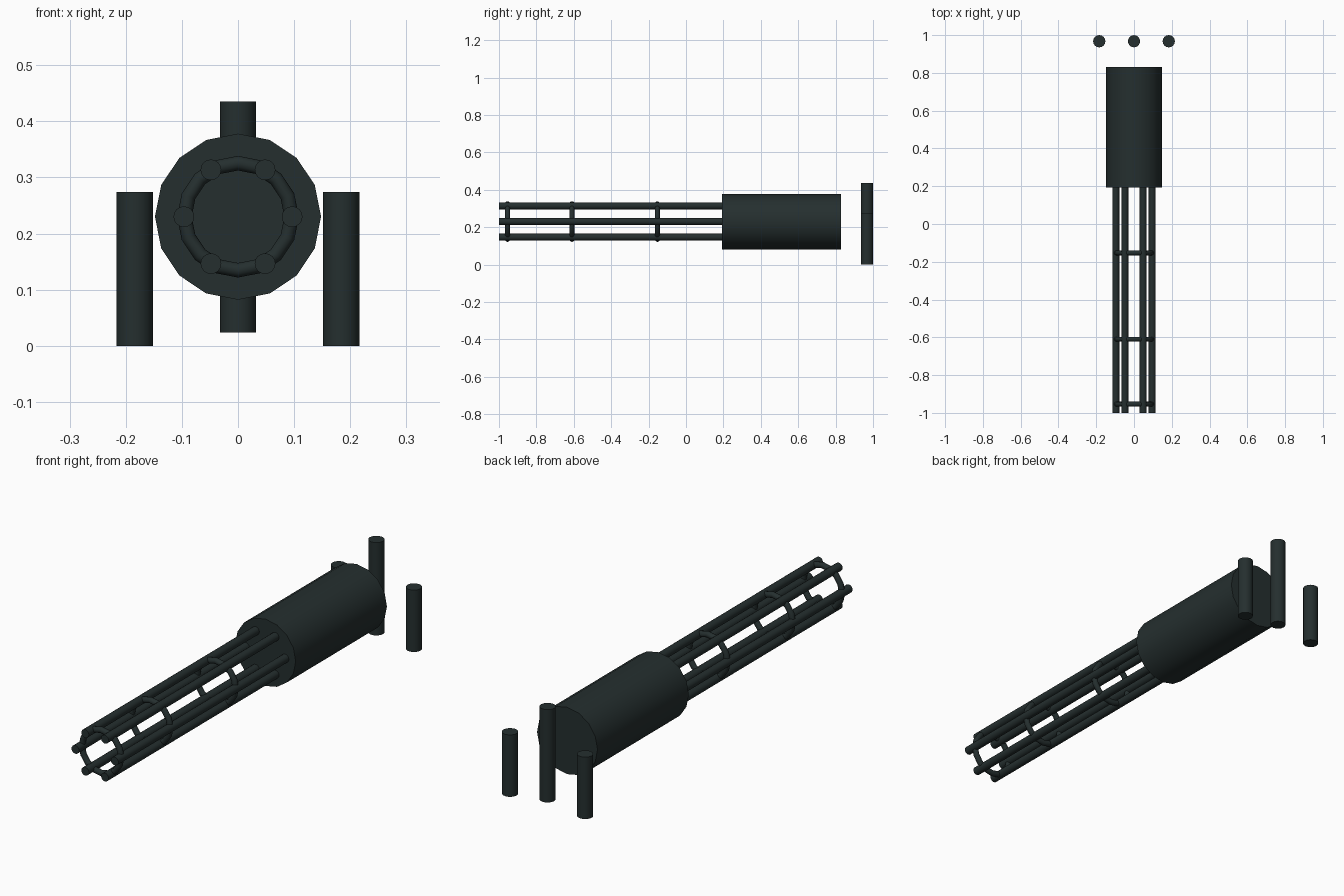
import bpy, math

if "Cube" in bpy.data.objects:
    bpy.data.objects.remove(bpy.data.objects["Cube"])

metal = bpy.data.materials.new("dark_gunmetal")
metal.diffuse_color = (0.018, 0.028, 0.028, 1)
metal.use_nodes = True
metal.node_tree.nodes["Principled BSDF"].inputs["Base Color"].default_value = metal.diffuse_color
AXIS_Z = 0.23  # height of the barrel axis


def finish(name):
    ob = bpy.context.object
    ob.name = name
    ob.data.materials.append(metal)
    bpy.ops.object.shade_smooth_by_angle(angle=math.radians(40))
    return ob


def rod_y(name, x, z, r, y0, y1):
    bpy.ops.mesh.primitive_cylinder_add(vertices=16, radius=r, depth=y1 - y0,
        location=(x, (y0 + y1) / 2, z), rotation=(math.pi / 2, 0, 0))
    return finish(name)


def post(name, x, z0, z1):
    bpy.ops.mesh.primitive_cylinder_add(vertices=16, radius=0.0325, depth=z1 - z0,
        location=(x, 0.9675, (z0 + z1) / 2))
    return finish(name)


# Motor housing
rod_y("housing", 0, AXIS_Z, 0.148, 0.192, 0.83)

# Six rotating barrels
for i in range(6):
    a = i * math.pi / 3
    rod_y(f"barrel_{i + 1}", 0.0965 * math.cos(a), AXIS_Z + 0.0965 * math.sin(a),
          0.0185, -1.0, 0.2)

# Clamp rings holding the barrels together
for i, y in enumerate((-0.954, -0.61, -0.153)):
    bpy.ops.mesh.primitive_torus_add(major_segments=16, minor_segments=12,
        major_radius=0.0955, minor_radius=0.013,
        location=(0, y, AXIS_Z), rotation=(math.pi / 2, 0, 0))
    finish(f"clamp_ring_{i + 1}")

# Rear handles: two side grips and a taller centre one
post("left_grip", -0.184, 0, 0.274)
post("right_grip", 0.184, 0, 0.274)
post("centre_grip", 0, 0.024, 0.435)
